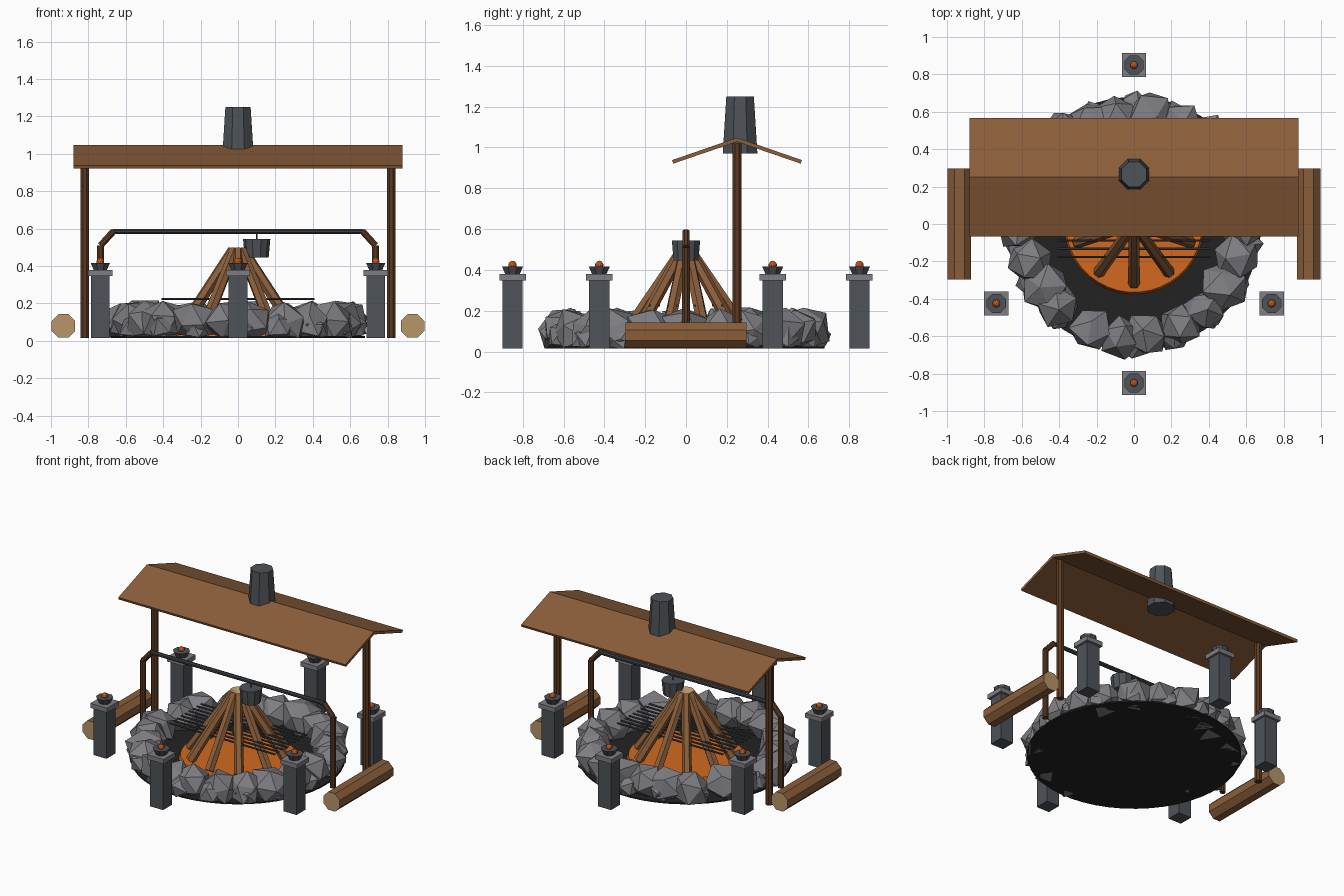
import bpy, bmesh, math, random
from mathutils import Vector, Matrix

random.seed(7)
if "Cube" in bpy.data.objects:
    bpy.data.objects.remove(bpy.data.objects["Cube"])

GROUND = 0.015


def material(name, r, g, b):
    mat = bpy.data.materials.new(name)
    colour = [(c / 255 / 12.92) if c < 11 else ((c / 255 + 0.055) / 1.055) ** 2.4 for c in (r, g, b)] + [1]
    mat.diffuse_color = colour
    mat.use_nodes = True
    mat.node_tree.nodes["Principled BSDF"].inputs["Base Color"].default_value = colour
    return mat


WOOD = material("warm wood", 139, 94, 58)
DARK_WOOD = material("dark wood", 92, 58, 33)
TAN = material("cut wood", 184, 150, 106)
STONE = material("grey stone", 126, 126, 131)
SLATE = material("dark slate", 78, 83, 88)
IRON = material("black iron", 60, 64, 68)
CHARCOAL = material("charcoal", 34, 34, 34)
GLOW = material("glowing ash", 210, 105, 32)
EMBER = material("ember", 200, 88, 26)


def finish(name, bm, *mats):
    mesh = bpy.data.meshes.new(name)
    bmesh.ops.recalc_face_normals(bm, faces=bm.faces)
    bm.to_mesh(mesh)
    bm.free()
    for mat in mats:
        mesh.materials.append(mat)
    obj = bpy.data.objects.new(name, mesh)
    bpy.context.collection.objects.link(obj)
    return obj


def rod(name, start, end, r1, mat, r2=None, sides=8, end_mat=None):
    """Tapered prism from start to end, optionally with coloured ends."""
    a, b = Vector(start), Vector(end)
    axis = b - a
    turn = axis.to_track_quat("Z", "Y").to_matrix().to_4x4()
    spin = Matrix.Rotation(math.pi / sides, 4, "Z")
    bm = bmesh.new()
    bmesh.ops.create_cone(bm, cap_ends=True, segments=sides, radius1=r1,
                          radius2=r1 if r2 is None else r2, depth=axis.length,
                          matrix=Matrix.Translation((a + b) / 2) @ turn @ spin)
    if end_mat:
        for face in bm.faces:
            face.material_index = int(len(face.verts) == sides)
    return finish(name, bm, mat, *([end_mat] if end_mat else []))


def box(name, centre, size, mat):
    bm = bmesh.new()
    bmesh.ops.create_cube(bm, size=1, matrix=Matrix.Translation(centre) @ Matrix.Diagonal((*size, 1)))
    return finish(name, bm, mat)


def rock(name, angle, ring, size, height):
    """Jagged stone with its underside flattened on the ground."""
    bm = bmesh.new()
    bmesh.ops.create_icosphere(bm, subdivisions=1, radius=size)
    spin = Matrix.Rotation(random.uniform(0, 6), 3, Vector((random.random(), random.random(), 1)))
    centre = Vector((ring * math.cos(angle), ring * math.sin(angle), height))
    for v in bm.verts:
        v.co = centre + spin @ v.co * random.uniform(0.85, 1.15)
        v.co.z = min(max(v.co.z, GROUND), 0.215)
    finish(name, bm, STONE)


# Fire pit floor and glowing ash
rod("pit_floor", (0, 0, GROUND), (0, 0, 0.025), 0.68, CHARCOAL, sides=48)
rod("ash_bed", (0, 0, 0.025), (0, 0, 0.05), 0.375, GLOW, 0.365, sides=40)

# Ring of stones
for i in range(22):
    rock("ring_stone", math.tau * i / 22 + random.uniform(-0.05, 0.05),
         random.uniform(0.575, 0.61), random.uniform(0.115, 0.14), random.uniform(0.09, 0.105))
for i in range(18):
    rock("small_stone", math.tau * (i + 0.5) / 18, 0.63, random.uniform(0.065, 0.09), 0.065)

# Stacked firewood
for i in range(10):
    a = math.tau * (i + 0.5) / 10
    out = Vector((math.cos(a), math.sin(a), 0))
    rod("firewood", out * 0.32 + Vector((0, 0, 0.055)), out * 0.03 + Vector((0, 0, 0.485)),
        0.032, WOOD, 0.028, sides=6, end_mat=TAN)

# Cooking grate
for i in range(9):
    y = (i - 4) * 0.044
    rod("grate_bar", (-0.41, y, 0.225), (0.41, y, 0.225), 0.006, IRON, sides=6)

# Spit with bent supports and a hanging pot
for s in (-1, 1):
    knee, top = (s * 0.735, 0, 0.51), (s * 0.665, 0, 0.587)
    rod("spit_post", (s * 0.735, 0, GROUND), knee, 0.02, DARK_WOOD)
    rod("spit_bend", knee, top, 0.019, DARK_WOOD)
rod("spit_bar", (-0.67, 0, 0.585), (0.67, 0, 0.585), 0.014, IRON)
rod("pot_hook", (0.1, 0, 0.54), (0.1, 0, 0.585), 0.004, IRON, sides=6)
rod("pot", (0.1, 0, 0.447), (0.1, 0, 0.545), 0.064, SLATE, 0.073, sides=10)

# Lantern pillars around the pit
for i in range(6):
    a = math.tau * i / 6 + math.pi / 2
    x, y = 0.85 * math.cos(a), 0.85 * math.sin(a)
    box("pillar", (x, y, 0.182), (0.1, 0.1, 0.334), SLATE)
    box("pillar_cap", (x, y, 0.363), (0.13, 0.13, 0.032), STONE)
    rod("brazier", (x, y, 0.379), (x, y, 0.417), 0.038, SLATE, 0.056)
    bm = bmesh.new()
    bmesh.ops.create_icosphere(bm, subdivisions=2, radius=0.021,
                               matrix=Matrix.Translation((x, y, 0.424)))
    finish("brazier_ember", bm, EMBER)

# Log seats and shelter posts
for s in (-1, 1):
    rod("log_seat", (s * 0.933, -0.297, 0.08), (s * 0.933, 0.297, 0.08), 0.068, WOOD, end_mat=TAN)
    rod("shelter_post", (s * 0.82, 0.25, GROUND), (s * 0.82, 0.25, 1.02), 0.025, DARK_WOOD)

# Gabled roof extruded from a chevron profile
profile = [(-0.068, 0.938), (0.25, 1.048), (0.568, 0.938), (0.562, 0.921), (0.25, 1.028), (-0.062, 0.921)]
bm = bmesh.new()
ends = [[bm.verts.new((x, y, z)) for y, z in profile] for x in (-0.88, 0.88)]
for i in range(6):
    j = (i + 1) % 6
    bm.faces.new((ends[0][i], ends[0][j], ends[1][j], ends[1][i]))
for e in ends:
    bm.faces.new((e[0], e[1], e[4], e[5]))
    bm.faces.new((e[1], e[2], e[3], e[4]))
finish("roof", bm, WOOD)

# Chimney
rod("chimney", (0, 0.265, 0.97), (0, 0.265, 1.25), 0.092, SLATE, 0.073)
